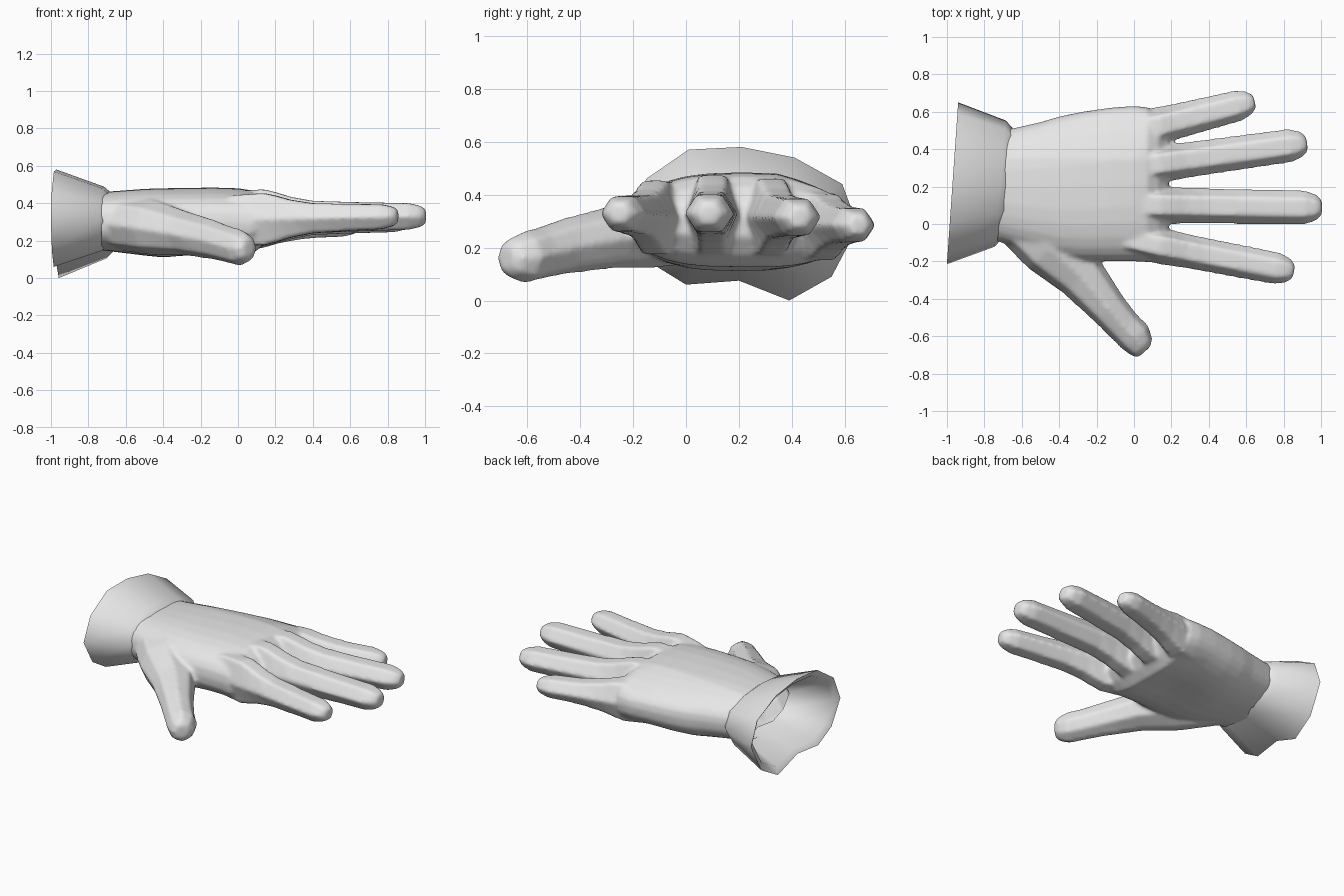
import bpy, bmesh, math
from mathutils import Vector

if "Cube" in bpy.data.objects:
    bpy.data.objects.remove(bpy.data.objects["Cube"])

grey = bpy.data.materials.new("glove_grey")
grey.diffuse_color = (0.8, 0.8, 0.8, 1)
grey.use_nodes = True
grey.node_tree.nodes["Principled BSDF"].inputs["Base Color"].default_value = grey.diffuse_color


def loft(bm, sections, direction, sides, power=2.0):
    """Closed tube through (x, y, z, half_width, half_height) sections."""
    d = Vector((direction[0], direction[1], 0)).normalized()
    across = Vector((-d.y, d.x, 0))
    rings = []
    for x, y, z, hw, hh in sections:
        ring = []
        for i in range(sides):
            a = 2 * math.pi * i / sides
            c, s = math.cos(a), math.sin(a)
            u = math.copysign(abs(c) ** (2 / power), c) * hw
            v = math.copysign(abs(s) ** (2 / power), s) * hh
            ring.append(bm.verts.new(Vector((x, y, z)) + across * u + Vector((0, 0, v))))
        rings.append(ring)
    for r0, r1 in zip(rings, rings[1:]):
        for i in range(sides):
            j = (i + 1) % sides
            bm.faces.new((r0[i], r0[j], r1[j], r1[i]))
    bm.faces.new(rings[0][::-1])
    bm.faces.new(rings[-1])


def make_object(name, bm):
    bmesh.ops.recalc_face_normals(bm, faces=bm.faces)
    mesh = bpy.data.meshes.new(name)
    bm.to_mesh(mesh)
    bm.free()
    obj = bpy.data.objects.new(name, mesh)
    bpy.context.collection.objects.link(obj)
    mesh.materials.append(grey)
    bpy.ops.object.select_all(action='DESELECT')
    obj.select_set(True)
    bpy.context.view_layer.objects.active = obj
    return obj


hand_bm = bmesh.new()

# Palm: x, y min, y max, z min, z max
palm = [(-0.80, -0.08, 0.47, 0.15, 0.46), (-0.70, -0.10, 0.50, 0.145, 0.462),
        (-0.50, -0.16, 0.545, 0.12, 0.477), (-0.40, -0.19, 0.575, 0.108, 0.48),
        (-0.28, -0.20, 0.60, 0.11, 0.482), (-0.13, -0.20, 0.622, 0.12, 0.484),
        (0.00, -0.20, 0.632, 0.12, 0.48), (0.07, -0.205, 0.625, 0.12, 0.47),
        (0.13, -0.19, 0.58, 0.17, 0.43), (0.18, -0.15, 0.50, 0.24, 0.37)]
loft(hand_bm, [(x, (a + b) / 2, (c + d) / 2, (b - a) / 2, (d - c) / 2)
               for x, a, b, c, d in palm], (1, 0), 28, 2.5)

# Fingers: base xy, tip xy, base half width, tip half width, base z, tip z
fingers = [((0.18, -0.125), (0.855, -0.255), 0.094, 0.088, 0.315, 0.33),
           ((0.18, 0.10), (1.005, 0.087), 0.098, 0.094, 0.325, 0.33),
           ((0.18, 0.328), (0.925, 0.432), 0.098, 0.092, 0.315, 0.315),
           ((0.12, 0.522), (0.645, 0.655), 0.100, 0.084, 0.285, 0.285)]
for (bx, by), (tx, ty), w0, w1, z0, z1 in fingers:
    base, tip = Vector((bx, by, z0)), Vector((tx, ty, z1))
    length = (tip - base).length
    rows = []
    for t, scale, tall in ((-0.22 / length, 0.9, 0.155), (-0.04 / length, 1.05, 0.165),
                           (0.03 / length, 1.03, 0.145), (0.1 / length, 1.0, 0.12),
                           (0.22 / length, 1.0, 0.095), (0.55, 1.0, 0.086),
                           (1 - 0.09 / length, 1.0, 0.078),
                           (1 - 0.03 / length, 0.78, 0.062), (1.0, 0.45, 0.042)):
        p = base.lerp(tip, t)
        w = w0 + (w1 - w0) * max(0, min(1, t))
        rows.append((p.x, p.y, p.z, w * scale, tall * (w1 / 0.09)))
    loft(hand_bm, rows, tip - base, 6)

# Thumb, running back under the wrist side of the palm
loft(hand_bm, [(-0.74, 0.17, 0.30, 0.12, 0.13), (-0.60, 0.03, 0.29, 0.165, 0.15),
               (-0.45, -0.13, 0.27, 0.16, 0.15), (-0.28, -0.28, 0.24, 0.135, 0.12),
               (-0.13, -0.46, 0.205, 0.103, 0.107), (-0.05, -0.55, 0.18, 0.095, 0.1),
               (0.01, -0.61, 0.163, 0.095, 0.099), (0.045, -0.66, 0.16, 0.073, 0.077),
               (0.06, -0.68, 0.16, 0.045, 0.048)], (0.68, -0.73), 8)

# Blend the palm, fingers and thumb into one skin
hand = make_object("hand", hand_bm)
remesh = hand.modifiers.new("blend", 'REMESH')
remesh.mode = 'VOXEL'
remesh.voxel_size = 0.012
soften = hand.modifiers.new("soften", 'SMOOTH')
soften.factor = 0.5
soften.iterations = 8
for name in ("blend", "soften"):
    bpy.ops.object.modifier_apply(modifier=name)

bm = bmesh.new()
bm.from_mesh(hand.data)
for v in bm.verts:
    x, y, z = v.co
    # Slope the back of the hand down to the little finger, hollow the palm
    if z > 0.3:
        reach = max(0, min(1, (0.15 - x) / 0.15))
        v.co.z -= 0.2 * (z - 0.3) * reach * max(0, min(1, (y - 0.35) / 0.2))
    else:
        v.co.z += 0.02 * min(1, (0.3 - z) / 0.1) * math.exp(
            -((x + 0.15) / 0.18) ** 2 - ((y - 0.17) / 0.18) ** 2)
# Open the wrist
bmesh.ops.bisect_plane(bm, geom=bm.verts[:] + bm.edges[:] + bm.faces[:],
                       plane_co=(-0.73, 0, 0), plane_no=(1, 0, 0), clear_inner=True)
bm.to_mesh(hand.data)
bm.free()
bpy.ops.object.shade_smooth()

# Cuff: rim outline (y, z), flared outside, with a lip and a sleeve inside
rim = [(-0.215, 0.30), (-0.15, 0.46), (0.01, 0.57), (0.21, 0.58), (0.41, 0.54),
       (0.59, 0.44), (0.65, 0.28), (0.55, 0.09), (0.39, 0.0), (0.20, 0.075),
       (0.0, 0.06), (-0.13, 0.14)]
cuff_bm = bmesh.new()
# distance along the cuff, y scale, z scale
profile = [(0.29, 0.69, 0.55), (0.025, 0.89, 0.86), (0.0, 1, 1), (0.255, 0.78, 0.66)]
rings = []
for dx, sy, sz in profile:
    rings.append([cuff_bm.verts.new((-1 + dx + 0.06 * (y + 0.21) / 0.86,
                                     0.21 + (y - 0.21) * sy,
                                     0.31 + (z - 0.31) * sz)) for y, z in rim])
rings.append(rings[0])
for r0, r1 in zip(rings, rings[1:]):
    for i in range(len(rim)):
        j = (i + 1) % len(rim)
        cuff_bm.faces.new((r0[i], r0[j], r1[j], r1[i]))
make_object("cuff", cuff_bm)
bpy.ops.object.shade_smooth_by_angle(angle=math.radians(60))
